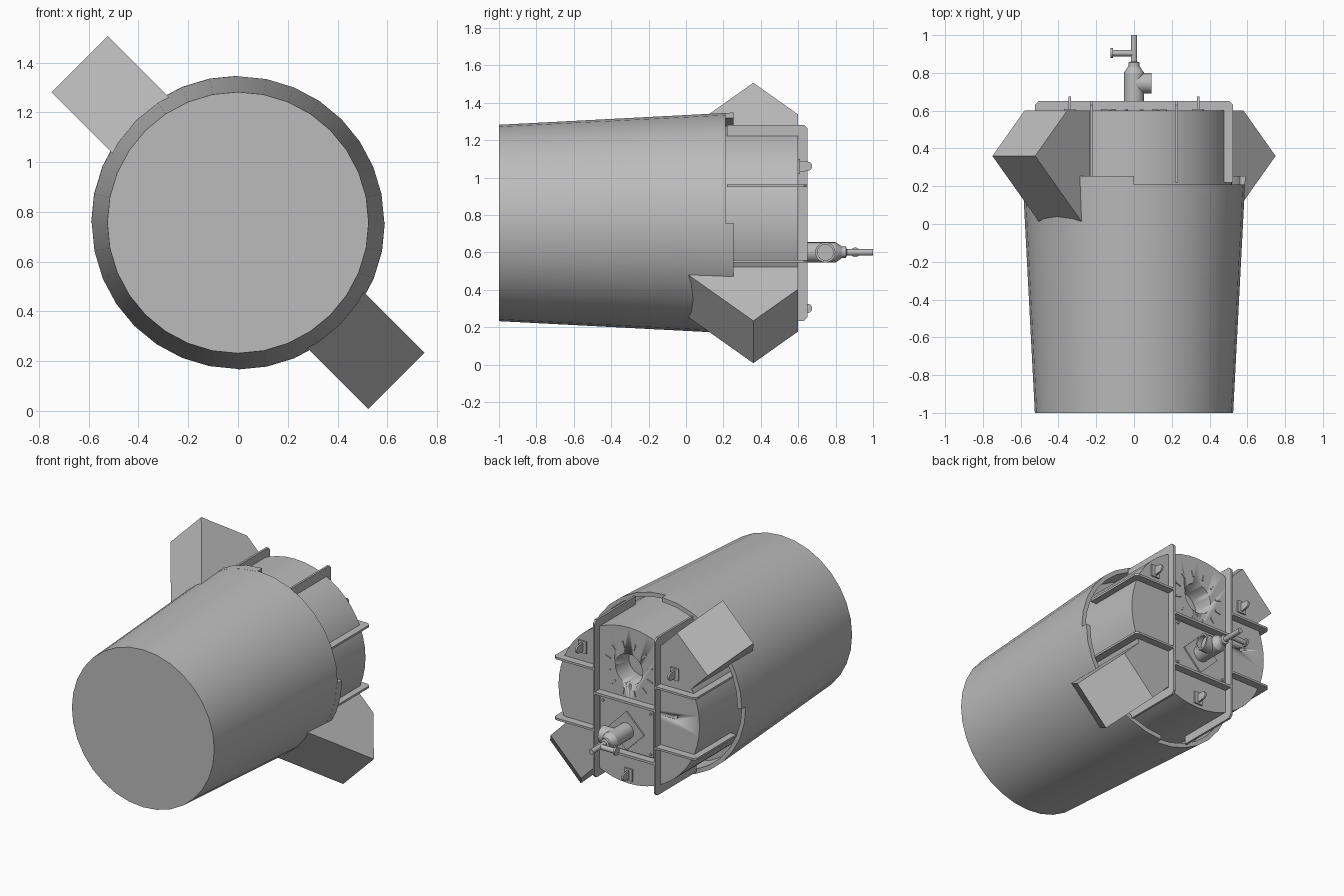
import bpy, bmesh
from math import cos, sin, pi, radians, sqrt
from mathutils import Vector

if "Cube" in bpy.data.objects:
    bpy.data.objects.remove(bpy.data.objects["Cube"])

grey = bpy.data.materials.new("plain grey")
grey.use_nodes = True
GREY = (0.5, 0.5, 0.5, 1)
grey.diffuse_color = GREY
grey.node_tree.nodes["Principled BSDF"].inputs["Base Color"].default_value = GREY

X, Y, Z = Vector((1, 0, 0)), Vector((0, 1, 0)), Vector((0, 0, 1))
HUB = Vector((0, 0, 0.757))     # axis of the body
BACK = 0.6                      # back face of the drum


def finish(name, bm, smooth=True):
    bmesh.ops.remove_doubles(bm, verts=bm.verts, dist=1e-5)
    bmesh.ops.recalc_face_normals(bm, faces=bm.faces)
    me = bpy.data.meshes.new(name)
    bm.to_mesh(me)
    bm.free()
    ob = bpy.data.objects.new(name, me)
    bpy.context.collection.objects.link(ob)
    me.materials.append(grey)
    if smooth:
        bpy.ops.object.select_all(action='DESELECT')
        ob.select_set(True)
        bpy.context.view_layer.objects.active = ob
        bpy.ops.object.shade_smooth_by_angle(angle=radians(30))
    return ob


def prism(name, points, origin, u, v, w, thick):
    """Extrude a flat outline, drawn along u and v, centred along w."""
    bm = bmesh.new()
    base = [bm.verts.new(origin + u * a + v * b - w * thick / 2) for a, b in points]
    face = bm.faces.new(base)
    top = bmesh.ops.extrude_face_region(bm, geom=[face])["geom"]
    moved = [g for g in top if isinstance(g, bmesh.types.BMVert)]
    bmesh.ops.translate(bm, verts=moved, vec=w * thick)
    return finish(name, bm, False)


def box(name, lo, hi):
    (x0, y0, z0), (x1, y1, z1) = lo, hi
    outline = [(x0, z0), (x1, z0), (x1, z1), (x0, z1)]
    return prism(name, outline, Y * (y0 + y1) / 2, X, Z, Y, y1 - y0)


def lathe(name, profile, origin, axis=Y, segs=32, start=0, sweep=360):
    """Turn (radius, distance) points about an axis; part sweeps get end caps."""
    u, v = (X, Z) if axis == Y else (Y, Z)
    whole = sweep == 360
    bm = bmesh.new()
    rings = []
    for i in range(segs if whole else segs + 1):
        t = radians(start + sweep * i / segs)
        rings.append([bm.verts.new(origin + (u * cos(t) + v * sin(t)) * r + axis * d)
                      for r, d in profile])
    n = len(profile)
    for i in range(segs):
        a, b = rings[i], rings[(i + 1) % len(rings)]
        for j in range(n - 1 if whole else n):
            k = (j + 1) % n
            bm.faces.new((a[j], a[k], b[k], b[j]))
    if not whole:
        bm.faces.new(rings[0])
        bm.faces.new(rings[-1])
    bmesh.ops.dissolve_degenerate(bm, dist=1e-5, edges=bm.edges)
    return finish(name, bm)


def rod(name, r, d0, d1, origin, axis=Y, segs=16):
    return lathe(name, [(0, d0), (r, d0), (r, d1), (0, d1)], origin, axis, segs)


# Tapered shell with a hollow back end
lathe("shell", [(0, -1), (0.525, -1), (0.588, 0.21), (0.56, 0.21), (0.56, 0.05), (0, 0.05)], HUB)

# Two raised quarters of the stepped rim
for start, side in ((90, "upper"), (270, "lower")):
    lathe(side + "_rim_step", [(0.588, 0.2), (0.59, 0.255), (0.56, 0.255), (0.56, 0.2)],
          HUB, segs=8, start=start, sweep=90)

# Drum with a round socket cut into its back
drum = lathe("drum", [(0, 0), (0.52, 0), (0.52, BACK), (0, BACK)], HUB, segs=48)
socket_at = Vector((0, BACK, 1.0))
for name, r, depth, at in (("socket_cutter", 0.1, 0.14, socket_at),
                           ("port_cutter", 0.014, 0.05, Vector((-0.34, BACK, 0.77)))):
    cutter = rod(name, r, -depth, 0.05, at, segs=32)
    cutter.hide_render = True
    cut = drum.modifiers.new(name, 'BOOLEAN')
    cut.object, cut.solver = cutter, 'EXACT'
    bpy.context.view_layer.objects.active = drum
    bpy.ops.object.modifier_apply(modifier=name)
    bpy.data.objects.remove(cutter)

# Short radial marks around the socket
for i in range(12):
    t = 2 * pi * (i + 0.5) / 12
    out, side = X * cos(t) + Z * sin(t), Z * cos(t) - X * sin(t)
    bar = [(0.14, -0.005), (0.18, -0.005), (0.18, 0.005), (0.14, 0.005)]
    prism("socket_mark", bar, socket_at, out, side, Y, 0.012)

# Frame plates that wrap the drum, with clipped back corners
H, F, B, C = 0.525, 0.22, 0.65, 0.02
for s in (-1, 1):
    outline = [(F, -H), (B - C, -H), (B, C - H), (B, H - C), (B - C, H), (F, H)]
    prism("upright_plate", outline, HUB + X * s * 0.225, Y, Z, X, 0.014)
    for z in (-0.205, 0.2):
        outline = [(0.225, F), (H, F), (H, B - C), (H - C, B), (0.225, B)]
        prism("side_plate", outline, HUB + Z * z, X * s, Y, Z, 0.014)
for z in (0.8, 0.445):
    box("cross_plate", (-0.225, BACK - 0.01, z - 0.008), (0.225, B, z + 0.008))

# Access panel with corner bolts and a tilted mounting square
box("access_panel", (-0.195, BACK - 0.01, 0.465), (0.195, 0.62, 0.775))
for x in (-0.175, 0.175):
    for z in (0.485, 0.755):
        rod("panel_bolt", 0.009, 0.61, 0.628, Vector((x, 0, z)), segs=8)
D = 0.13
prism("mounting_square", [(D, 0), (0, D), (-D, 0), (0, -D)], Vector((0, 0.62, 0.6)), X, Z, Y, 0.018)

# Valve: body, neck, spout, stem and side handle
VALVE = Vector((0, 0, 0.6))
lathe("valve_body", [(0, 0.6), (0.054, 0.6), (0.054, 0.8), (0.03, 0.835), (0.03, 0.855),
                     (0.017, 0.86), (0.017, 1), (0, 1)], VALVE, segs=20)
spout_at = VALVE + Y * 0.745
lathe("valve_spout", [(0, 0), (0.054, 0), (0.054, 0.092), (0.042, 0.092), (0.042, 0.06), (0, 0.06)],
      spout_at, X, 20)
handle_at = VALVE + Y * 0.905
rod("valve_handle", 0.017, -0.12, 0, handle_at, X)
rod("handle_collar", 0.026, -0.125, -0.112, handle_at, X)

# Lifting lugs: base pad and rounded upright ear
for x, z in ((-0.34, 1.06), (0.34, 1.06), (0, 0.3)):
    box("lug_pad", (x - 0.03, BACK - 0.01, z - 0.04), (x + 0.03, BACK + 0.01, z + 0.04))
    ear = [(0, -0.03), (0, 0.03)]
    ear += [(0.05 + 0.025 * sin(t * pi / 6), 0.025 * cos(t * pi / 6)) for t in range(7)]
    prism("lug_ear", ear, Vector((x, BACK, z)), Y, Z, X, 0.012)

# Pair of angled side ducts on opposite diagonals
for s, side in ((-1, "upper"), (1, "lower")):
    out = Vector((s, 0, -s)) / sqrt(2)
    across = Vector((s, 0, s)) / sqrt(2)
    duct = [(0.9, 0.36), (0.66, BACK), (0.44, BACK), (0.44, -0.1)]
    prism(side + "_duct", duct, HUB, out, Y, across, 0.32)
